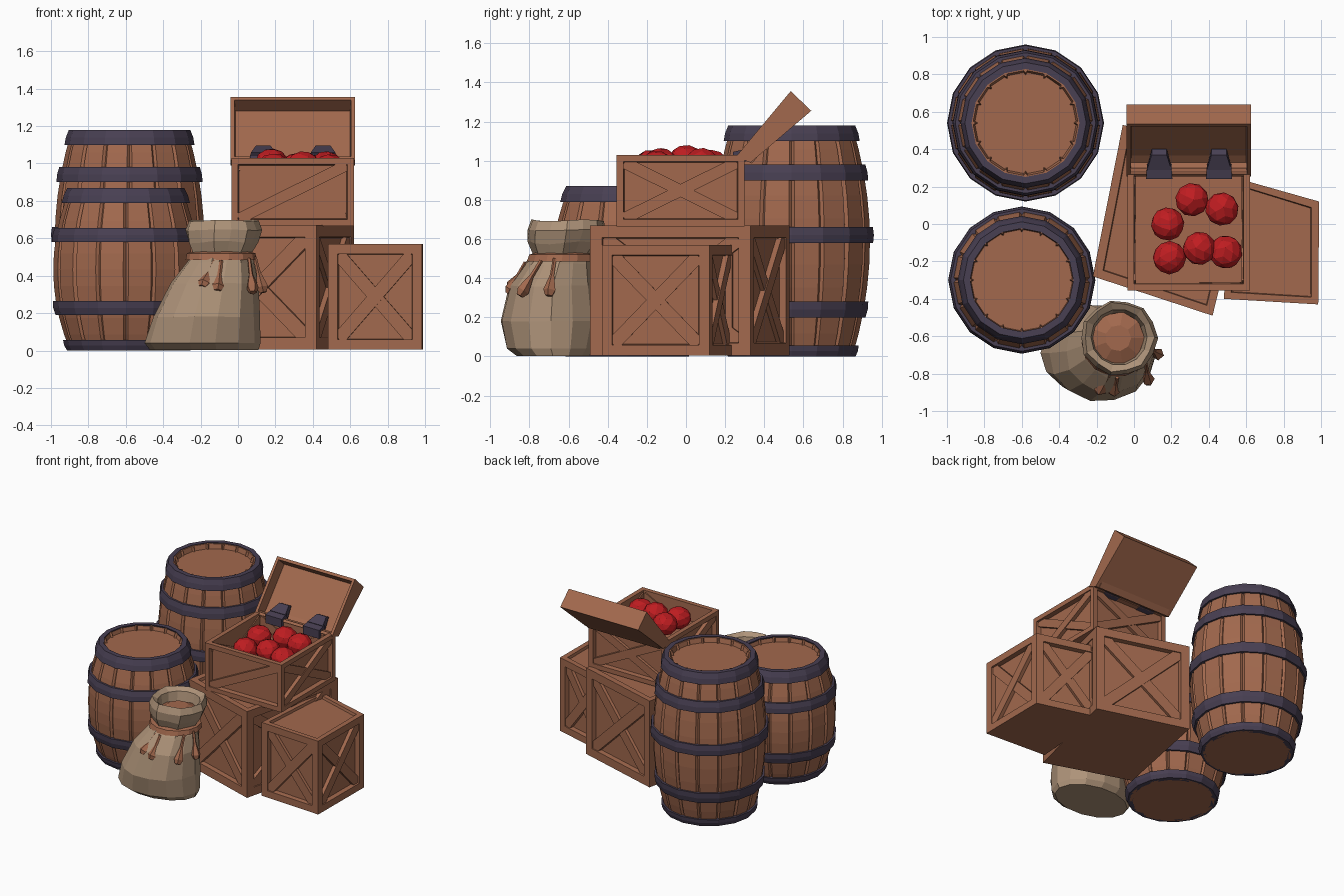
import bpy, bmesh, math, random
from mathutils import Vector, Matrix

if "Cube" in bpy.data.objects:
    bpy.data.objects.remove(bpy.data.objects["Cube"])

random.seed(4)


def material(name, rgb):
    m = bpy.data.materials.new(name)
    m.diffuse_color = (*rgb, 1)
    m.use_nodes = True
    m.node_tree.nodes["Principled BSDF"].inputs["Base Color"].default_value = m.diffuse_color
    return m


WOOD = material("brown_wood", (0.36, 0.14, 0.075))
IRON = material("dark_iron", (0.065, 0.05, 0.085))
CLOTH = material("sack_cloth", (0.42, 0.29, 0.19))
RED = material("apple_red", (0.52, 0.012, 0.015))


def finish(name, bm, mat):
    me = bpy.data.meshes.new(name)
    bmesh.ops.recalc_face_normals(bm, faces=bm.faces)
    bm.to_mesh(me)
    bm.free()
    me.materials.append(mat)
    ob = bpy.data.objects.new(name, me)
    bpy.context.collection.objects.link(ob)
    return ob


def loft(bm, rings, cap=True, closed=False):
    """Skin a list of point rings."""
    vs = [[bm.verts.new(p) for p in r] for r in rings]
    n = len(vs[0])
    pairs = list(zip(vs, vs[1:])) + ([(vs[-1], vs[0])] if closed else [])
    for a, b in pairs:
        for i in range(n):
            j = (i + 1) % n
            bm.faces.new((a[i], a[j], b[j], b[i]))
    if cap and not closed:
        bm.faces.new(vs[0][::-1])
        bm.faces.new(vs[-1])


def hexa(bm, base, top):
    """Six-sided block; returns base, top and four side faces."""
    b = [bm.verts.new(p) for p in base]
    t = [bm.verts.new(p) for p in top]
    sides = [bm.faces.new((b[i], b[(i + 1) % 4], t[(i + 1) % 4], t[i])) for i in range(4)]
    base_f, top_f = bm.faces.new(b[::-1]), bm.faces.new(t)
    bmesh.ops.recalc_face_normals(bm, faces=bm.faces)
    return base_f, top_f, sides


def recess(bm, face, border, depth):
    bmesh.ops.inset_individual(bm, faces=[face], thickness=border)
    bmesh.ops.inset_individual(bm, faces=[face], thickness=0.006, depth=-depth)
    bm.normal_update()


def beam(bm, p, q, normal, width, height):
    """Plank from p to q lying on a panel."""
    s = (q - p).cross(normal).normalized() * width / 2
    low = [p - s, q - s, q + s, p + s]
    hexa(bm, [v - normal * 0.01 for v in low], [v + normal * height for v in low])


# ---- barrels ----
STAVES = 16


def ring(c, r, z, grooved=False):
    pts = []
    for i in range(STAVES):
        a = 2 * math.pi * i / STAVES
        steps = ((0, -0.014), (0.035, 0), (2 * math.pi / STAVES - 0.035, 0)) if grooved else ((0, 0),)
        for da, dr in steps:
            pts.append((c[0] + (r + dr) * math.cos(a + da), c[1] + (r + dr) * math.sin(a + da), z))
    return pts


def barrel(name, c, h, rmax, bands):
    def rad(z):
        return rmax - 0.36 * (z / h - 0.5) ** 2
    # staves with a sunken lid
    bm = bmesh.new()
    rows = [ring(c, rad(h * i / 10), h * i / 10, True) for i in range(11)]
    rows += [ring(c, 0.28, h, True), ring(c, 0.27, h - 0.035, True)]
    loft(bm, rows)
    finish(name + "_staves", bm, WOOD)
    # iron hoops
    bm = bmesh.new()
    for z0, z1 in bands:
        zm = (z0 + z1) / 2
        loft(bm, [ring(c, rad(z0) - 0.02, z0), ring(c, rad(z0) + 0.016, z0),
                  ring(c, rad(zm) + 0.02, zm), ring(c, rad(z1) + 0.016, z1),
                  ring(c, rad(z1) - 0.02, z1)], closed=True)
    finish(name + "_hoops", bm, IRON)


barrel("tall_barrel", (-0.58, 0.54), 1.175, 0.40,
       [(0, 0.055), (0.2, 0.28), (0.58, 0.66), (0.9, 0.98), (1.1, 1.18)])
barrel("short_barrel", (-0.6, -0.3), 0.865, 0.388,
       [(0, 0.055), (0.19, 0.265), (0.58, 0.655), (0.79, 0.87)])


# ---- crates ----
def crate(name, corners, z0, z1, border, brace, open_top=False):
    bm = bmesh.new()
    base, top, sides = hexa(bm, [(x, y, z0) for x, y in corners], [(x, y, z1) for x, y in corners])
    for i, f in enumerate(sides):
        recess(bm, f, border, 0.035)
    if open_top:
        recess(bm, top, 0.05, 0.13)
    else:
        recess(bm, top, border * 0.7, 0.02)
    # diagonal braces on each side panel
    panels = [([v.co.copy() for v in f.verts], f.normal.copy()) for f in sides]
    for i, (v, n) in enumerate(panels):
        beam(bm, v[0], v[2], n, brace, 0.028)
        if not (open_top and i == 0):
            beam(bm, v[1], v[3], n, brace, 0.022)
    return finish(name, bm, WOOD)


crate("large_crate", [(-0.22, -0.28), (0.42, -0.49), (0.62, 0.33), (-0.06, 0.53)], 0.005, 0.67, 0.09, 0.08)
crate("small_crate", [(0.48, -0.40), (0.985, -0.43), (0.99, 0.12), (0.53, 0.25)], 0.005, 0.57, 0.075, 0.07)
crate("open_chest", [(-0.035, -0.355), (0.62, -0.355), (0.62, 0.30), (-0.035, 0.30)], 0.665, 1.03, 0.05, 0.06, True)

# hollow lid, tipped back
bm = bmesh.new()
X0, X1 = -0.04, 0.625
_, hollow, _ = hexa(bm, [(X0, 0.33, 0.99), (X1, 0.33, 0.99), (X1, 0.64, 1.255), (X0, 0.64, 1.255)],
                    [(X0, 0.255, 1.02), (X1, 0.255, 1.02), (X1, 0.535, 1.355), (X0, 0.535, 1.355)])
recess(bm, hollow, 0.03, 0.085)
finish("chest_lid", bm, WOOD)

# hinges: one leaf on the rim, one on the lid
bm = bmesh.new()
for x in (0.135, 0.455):
    def leaf(w0, w1, pts):
        (ya, za), (yb, zb), (yc, zc), (yd, zd) = pts
        hexa(bm, [(x - w0, ya, za), (x + w0, ya, za), (x + w1, yb, zb), (x - w1, yb, zb)],
             [(x - w0, yd, zd), (x + w0, yd, zd), (x + w1, yc, zc), (x - w1, yc, zc)])
    leaf(0.07, 0.065, [(0.24, 0.98), (0.32, 1.0), (0.31, 1.06), (0.24, 1.045)])
    leaf(0.065, 0.04, [(0.31, 1.0), (0.40, 1.08), (0.37, 1.095), (0.29, 1.06)])
finish("hinges", bm, IRON)

# ---- apples ----
for i, (x, y, z) in enumerate([(0.31, 0.13, 0.975), (0.47, 0.08, 0.985), (0.18, 0.0, 1.0),
                               (0.19, -0.18, 0.975), (0.35, -0.13, 0.985), (0.49, -0.15, 0.97)]):
    bm = bmesh.new()
    rot = Matrix.Rotation(random.uniform(0, 6), 4, 'Z') @ Matrix.Rotation(random.uniform(0, 1), 4, 'X')
    bmesh.ops.create_icosphere(bm, subdivisions=2, radius=0.09,
                               matrix=Matrix.Translation((x, y, z)) @ Matrix.Diagonal((1, 1, 0.9, 1)) @ rot)
    bmesh.ops.dissolve_limit(bm, angle_limit=math.radians(19), verts=bm.verts, edges=bm.edges)
    finish(f"apple_{i + 1}", bm, RED)


# ---- sack ----
def oval(cx, cy, rx, ry, z, wob=0.0, n=14):
    pts = []
    for i in range(n):
        a = 2 * math.pi * i / n
        k = 1 + wob * (-1) ** i
        pts.append((cx + rx * k * math.cos(a), cy + ry * k * math.sin(a), z + wob * 0.15 * math.sin(3 * a)))
    return pts


bm = bmesh.new()
loft(bm, [oval(-0.18, -0.68, 0.29, 0.19, 0.003), oval(-0.19, -0.69, 0.31, 0.23, 0.04),
          oval(-0.17, -0.69, 0.285, 0.26, 0.18, 0.01), oval(-0.13, -0.68, 0.235, 0.225, 0.36, 0.02),
          oval(-0.10, -0.65, 0.18, 0.175, 0.47, 0.03), oval(-0.09, -0.63, 0.155, 0.15, 0.52, 0.05),
          oval(-0.085, -0.62, 0.185, 0.185, 0.58, 0.05), oval(-0.08, -0.61, 0.205, 0.2, 0.645, 0.02),
          oval(-0.08, -0.605, 0.185, 0.185, 0.695, 0.03), oval(-0.08, -0.605, 0.15, 0.15, 0.67),
          oval(-0.085, -0.61, 0.13, 0.13, 0.56)])
finish("sack", bm, CLOTH)

# mound of goods inside the sack
bm = bmesh.new()
loft(bm, [oval(-0.085, -0.61, 0.14, 0.14, 0.565, 0, 9), oval(-0.085, -0.61, 0.142, 0.142, 0.60, 0, 9),
          oval(-0.085, -0.61, 0.07, 0.07, 0.635, 0, 9)])
finish("sack_contents", bm, WOOD)

# rope round the neck with hanging tassels
bm = bmesh.new()
loft(bm, [oval(-0.09, -0.635, 0.15, 0.145, 0.49), oval(-0.09, -0.635, 0.19, 0.182, 0.485),
          oval(-0.09, -0.63, 0.183, 0.175, 0.52), oval(-0.09, -0.63, 0.15, 0.145, 0.53)], closed=True)
for top, end in [((-0.13, -0.81, 0.48), (-0.19, -0.90, 0.34)), ((-0.09, -0.82, 0.48), (-0.11, -0.905, 0.32)),
                 ((0.06, -0.74, 0.49), (0.08, -0.85, 0.31)), ((0.09, -0.67, 0.5), (0.135, -0.70, 0.31))]:
    a, b = Vector(top), Vector(end)
    rot = (b - a).to_track_quat('Z', 'Y')
    loft(bm, [[a.lerp(b, t) + rot @ Vector((r * math.cos(k * math.pi / 2.5), r * math.sin(k * math.pi / 2.5), 0))
               for k in range(5)] for t, r in ((0, 0.01), (0.45, 0.012), (0.85, 0.034), (1, 0.02))])
finish("sack_rope", bm, WOOD)
